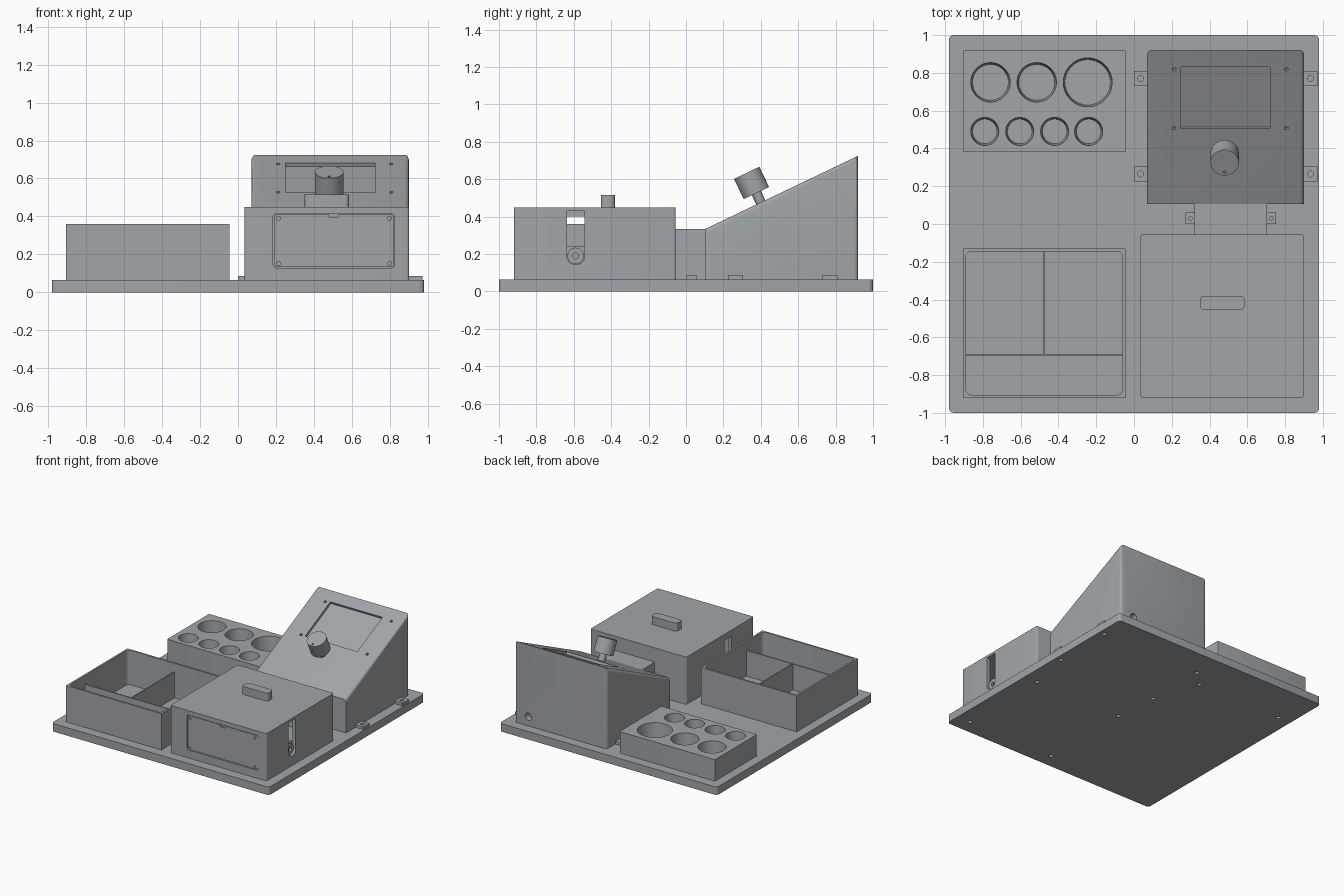
import bpy, bmesh, math
from mathutils import Matrix, Vector

if "Cube" in bpy.data.objects:
    bpy.data.objects.remove(bpy.data.objects["Cube"], do_unlink=True)

grey = bpy.data.materials.new("cool grey plastic")
COLOUR = (0.36, 0.38, 0.40, 1)
grey.diffuse_color = COLOUR
grey.use_nodes = True
grey.node_tree.nodes["Principled BSDF"].inputs["Base Color"].default_value = COLOUR


def make(name, bm):
    bmesh.ops.recalc_face_normals(bm, faces=bm.faces)
    mesh = bpy.data.meshes.new(name)
    bm.to_mesh(mesh)
    bm.free()
    mesh.materials.append(grey)
    ob = bpy.data.objects.new(name, mesh)
    bpy.context.collection.objects.link(ob)
    return ob


def box(name, x, y, z, r=0, axis=2):
    """Box from ranges; edges along the axis are rounded by r."""
    bm = bmesh.new()
    bmesh.ops.create_cube(bm, size=1)
    for v in bm.verts:
        v.co = [s[0] if c < 0 else s[1] for c, s in zip(v.co, (x, y, z))]
    if r:
        edges = [e for e in bm.edges
                 if abs((e.verts[0].co - e.verts[1].co).normalized()[axis]) > 0.9]
        bmesh.ops.bevel(bm, geom=edges, offset=r, segments=4, profile=0.5, affect='EDGES')
    return make(name, bm)


def cyl(name, centre, r, depth, direction=(0, 0, 1), r2=None, sides=32):
    bm = bmesh.new()
    turn = Vector((0, 0, 1)).rotation_difference(Vector(direction)).to_matrix().to_4x4()
    bmesh.ops.create_cone(bm, cap_ends=True, segments=sides, radius1=r,
                          radius2=r if r2 is None else r2, depth=depth,
                          matrix=Matrix.Translation(centre) @ turn)
    return make(name, bm)


def cut(ob, *cutters):
    for c in cutters:
        c.hide_render = True
        m = ob.modifiers.new("cut", 'BOOLEAN')
        m.operation = 'DIFFERENCE'
        m.solver = 'EXACT'
        m.object = c
        bpy.context.view_layer.objects.active = ob
        bpy.ops.object.modifier_apply(modifier=m.name)
        bpy.data.objects.remove(c, do_unlink=True)


BASE = 0.065

# Base plate with screw holes
base = box("base_plate", (-0.98, 0.98), (-1, 1), (0, BASE), 0.025)
flanges = [(x, y) for x in (0.035, 0.935) for y in (0.265, 0.77)]
screws = flanges + [(x, y) for x in (0.07, 0.86) for y in (-0.88, -0.1)]
screws += [(-0.86, 0.65), (-0.09, 0.65)]
for x, y in screws:
    cut(base, cyl("cutter", (x, y, 0.02), 0.016, 0.08, sides=16))

# Cup tray with tapered round pockets
tray = box("cup_tray", (-0.905, -0.045), (0.38, 0.92), (BASE, 0.24), 0.006)
pockets = [(-0.76, 0.75, 0.105), (-0.515, 0.75, 0.105), (-0.245, 0.75, 0.13)]
pockets += [(x, 0.49, 0.075) for x in (-0.79, -0.605, -0.42, -0.24)]
for x, y, r in pockets:
    cut(tray, cyl("cutter", (x, y, 0.175), r - 0.01, 0.15, r2=r, sides=48))

# Open bin with two lower dividers
bin_box = box("storage_bin", (-0.905, -0.045), (-0.92, -0.13), (BASE, 0.36))
cut(bin_box, box("cutter", (-0.89, -0.06), (-0.905, -0.145), (0.08, 0.5), 0.03))
box("bin_cross_divider", (-0.892, -0.058), (-0.70, -0.69), (0.075, 0.29))
box("bin_middle_divider", (-0.48, -0.47), (-0.695, -0.14), (0.075, 0.29))

# Hollow housing with slots in both side walls and a recess for the front panel
housing = box("housing", (0.035, 0.9), (-0.92, -0.055), (BASE, 0.45), 0.012)
cut(housing,
    box("cutter", (0.065, 0.87), (-0.885, -0.085), (0.09, 0.435)),
    box("cutter", (0.8, 1), (-0.637, -0.543), (0.19, 0.43)),
    cyl("cutter", (0.9, -0.59, 0.19), 0.047, 0.2, (1, 0, 0)),
    box("cutter", (0, 0.1), (-0.637, -0.543), (0.24, 0.40)),
    box("cutter", (0.185, 0.825), (-1, -0.908), (0.13, 0.415), 0.015, 1))
panel = box("front_panel", (0.19, 0.82), (-0.916, -0.907), (0.135, 0.41), 0.012, 1)
for x in (0.213, 0.797):
    for z in (0.153, 0.39):
        cut(panel, cyl("cutter", (x, -0.915, z), 0.01, 0.02, (0, 1, 0), sides=16))
cut(panel, box("cutter", (0.48, 0.53), (-0.93, -0.9), (0.395, 0.42), 0.006, 1))

# Pivot block, roller and pin behind the right-hand slot
box("pivot_block", (0.82, 0.868), (-0.637, -0.543), (0.09, 0.24))
roller = cyl("pivot_roller", (0.868, -0.59, 0.19), 0.044, 0.03, (1, 0, 0))
cut(roller, cyl("cutter", (0.88, -0.59, 0.19), 0.016, 0.03, (1, 0, 0), sides=16))

# Lid handle
box("lid_handle", (0.35, 0.585), (-0.455, -0.38), (0.445, 0.515), 0.022)

# Cable tunnel and its feet
box("cable_tunnel", (0.32, 0.705), (-0.06, 0.11), (BASE, 0.335))
for x in (0.298, 0.727):
    foot = box("tunnel_foot", (x - 0.025, x + 0.025), (0, 0.06), (BASE, 0.085))
    cut(foot, cyl("cutter", (x, 0.03, 0.085), 0.01, 0.03, sides=16))

# Sloped console: side profile pulled across x, with rounded slope and back edges
Y0, Y1, Z0, Z1 = 0.105, 0.92, 0.335, 0.725
bm = bmesh.new()
profile = [bm.verts.new((0.07, y, z)) for y, z in
           ((Y0, BASE), (Y1, BASE), (Y1, Z1), (Y0, Z0))]
side = bm.faces.new(profile)
pulled = bmesh.ops.extrude_face_region(bm, geom=[side])["geom"]
bmesh.ops.translate(bm, vec=(0.83, 0, 0), verts=[v for v in pulled if isinstance(v, bmesh.types.BMVert)])
rounded = []
for e in bm.edges:
    a, b = (v.co for v in e.verts)
    sloped = abs(a.y - b.y) > 0.1 and abs(a.z - b.z) > 0.1
    back = min(a.y, b.y) > 0.9 and abs(a.z - b.z) > 0.1
    if sloped or back:
        rounded.append(e)
bmesh.ops.bevel(bm, geom=rounded, offset=0.022, segments=4, profile=0.5, affect='EDGES')
console = make("sloped_console", bm)

angle = math.atan2(Z1 - Z0, Y1 - Y0)
normal = Vector((0, -math.sin(angle), math.cos(angle)))


def on_slope(x, y, lift=0):
    return Vector((x, y, Z0 + (y - Y0) * math.tan(angle))) + normal * lift


# Screen recess, console screw holes and rear cable hole
window = box("cutter", (-0.235, 0.235), (-0.18, 0.18), (-0.02, 0.05))
window.data.transform(Matrix.Translation(on_slope(0.485, 0.668)) @ Matrix.Rotation(angle, 4, 'X'))
cut(console, window)
for x in (0.212, 0.807):
    for y in (0.508, 0.82):
        cut(console, cyl("cutter", on_slope(x, y), 0.01, 0.04, normal, sides=16))
cut(console, cyl("cutter", (0.775, Y1, 0.14), 0.03, 0.1, (0, 1, 0)))

# Knob on its shaft with a small marker dimple
cyl("knob_shaft", on_slope(0.48, 0.4, 0.03), 0.027, 0.08, normal)
knob = cyl("knob", on_slope(0.48, 0.4, 0.115), 0.075, 0.12, normal, sides=48)
down = Vector((0, -math.cos(angle), -math.sin(angle)))
cut(knob, cyl("cutter", on_slope(0.48, 0.4, 0.175) + down * 0.055, 0.008, 0.02, normal, sides=16))

# Console mounting tabs
for x, y in flanges:
    tab = box("mounting_tab", (x - 0.036, x + 0.036), (y - 0.04, y + 0.04), (BASE, 0.087))
    cut(tab, cyl("cutter", (x, y, 0.08), 0.016, 0.06, sides=16))

# Smooth curved faces while keeping edges sharp
bpy.ops.object.select_all(action='DESELECT')
for ob in bpy.context.scene.objects:
    if ob.type == 'MESH' and grey.name in ob.data.materials:
        ob.select_set(True)
        bpy.context.view_layer.objects.active = ob
bpy.ops.object.shade_smooth_by_angle(angle=math.radians(30))
